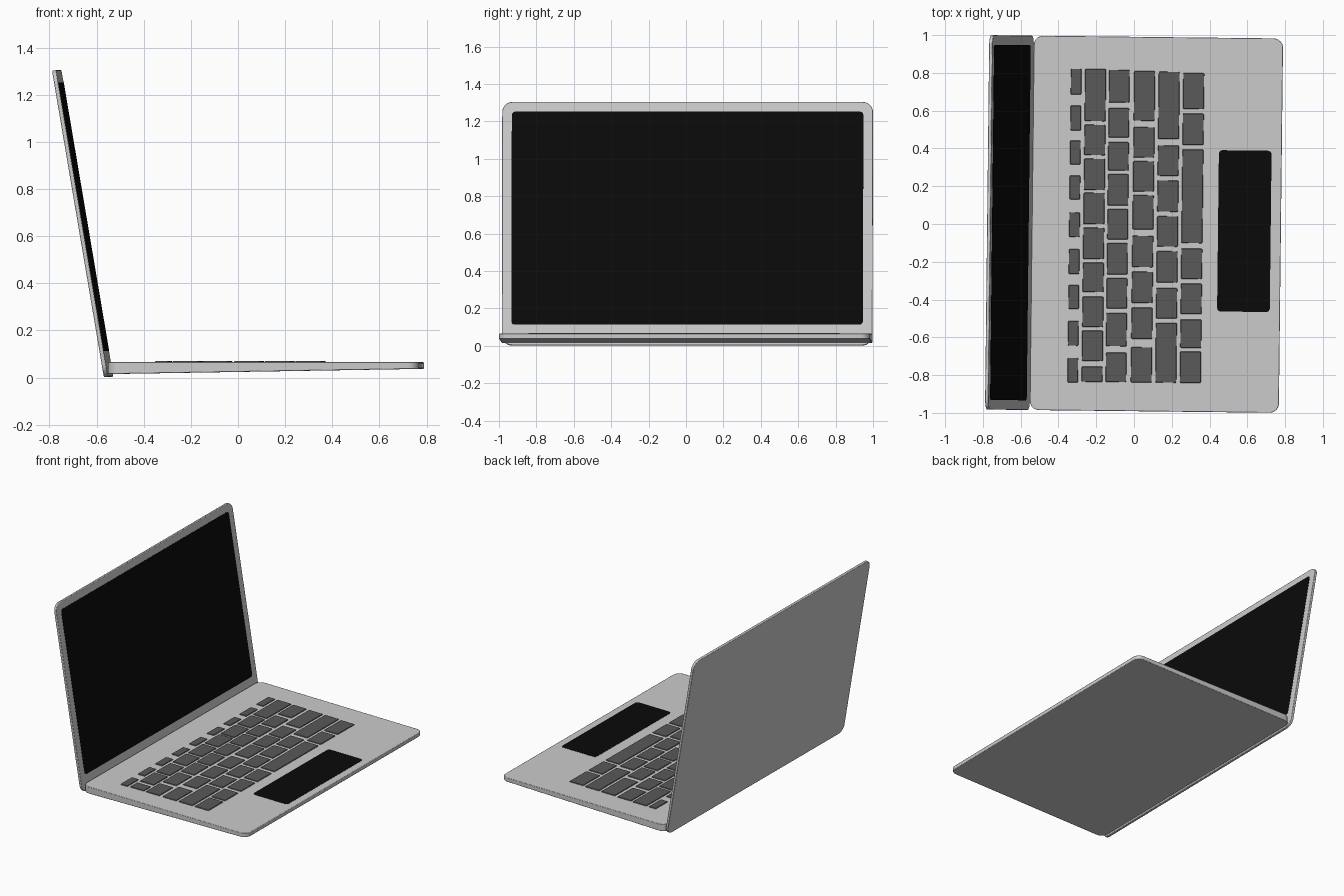
import bpy, bmesh, math
from mathutils import Matrix

if "Cube" in bpy.data.objects:
    bpy.data.objects.remove(bpy.data.objects["Cube"])

YAW = Matrix.Rotation(math.radians(-0.65), 4, 'Z')   # whole model sits slightly turned
TILT = math.radians(9.6)


def material(name, value):
    m = bpy.data.materials.new(name)
    m.diffuse_color = (value, value, value, 1)
    m.use_nodes = True
    m.node_tree.nodes["Principled BSDF"].inputs["Base Color"].default_value = m.diffuse_color
    return m


black = material("black_glass", 0.003)
dark = material("key_grey", 0.1)


def outline(x0, x1, y0, y1, r, seg):
    pts = []
    for i, (cx, cy) in enumerate(((x1 - r, y1 - r), (x0 + r, y1 - r), (x0 + r, y0 + r), (x1 - r, y0 + r))):
        for k in range(seg + 1):
            a = math.pi / 2 * (i + k / seg)
            pts.append((cx + r * math.cos(a), cy + r * math.sin(a)))
    return pts


def add_slab(bm, x, y, z, r, seg=8, inset=0.0):
    """Rounded rectangle prism; the top can be inset."""
    low = [bm.verts.new((*p, z[0])) for p in outline(*x, *y, r, seg)]
    top = outline(x[0] + inset, x[1] - inset, y[0] + inset, y[1] - inset, r, seg)
    high = [bm.verts.new((*p, z[1])) for p in top]
    bm.faces.new(low[::-1])
    bm.faces.new(high)
    n = len(low)
    for i in range(n):
        j = (i + 1) % n
        bm.faces.new((low[i], low[j], high[j], high[i]))
    return low


def finish(name, bm, matrix=Matrix(), mat=None, bevel=0.0):
    me = bpy.data.meshes.new(name)
    bm.to_mesh(me)
    bm.free()
    ob = bpy.data.objects.new(name, me)
    bpy.context.collection.objects.link(ob)
    ob.matrix_world = YAW @ matrix
    if mat:
        me.materials.append(mat)
    if bevel:
        b = ob.modifiers.new("soft_edge", 'BEVEL')
        b.width, b.segments, b.limit_method = bevel, 2, 'ANGLE'
    bpy.ops.object.select_all(action='DESELECT')
    ob.select_set(True)
    bpy.context.view_layer.objects.active = ob
    bpy.ops.object.shade_smooth_by_angle(angle=math.radians(30))


# base, with its underside rising toward the front edge
bm = bmesh.new()
for v in add_slab(bm, (-0.541, 0.778), (-0.991, 0.991), (0, 0.065), 0.05):
    v.co.z = 0.015 + (v.co.x + 0.541) / 1.319 * 0.022
finish("base", bm, bevel=0.003)

# trackpad
bm = bmesh.new()
add_slab(bm, (0.445, 0.724), (-0.458, 0.396), (0.06, 0.0665), 0.02)
finish("trackpad", bm, mat=black)

# keys: each row is its depth range, then the key spans across the width
rows = [
    ((-0.345, -0.285), [(.68, .82), (.49, .625), (.31, .44), (.125, .255), (-.075, .06),
                        (-.27, -.135), (-.455, -.325), (-.65, -.515), (-.845, -.71)]),
    ((-0.27, -0.155), [(.54, .82), (.36, .525), (.175, .345), (-.005, .165), (-.19, -.02),
                       (-.365, -.205), (-.55, -.385), (-.73, -.565), (-.84, -.755)]),
    ((-0.143, -0.03), [(.64, .817), (.455, .615), (.28, .435), (.095, .265), (-.085, .08),
                       (-.27, -.1), (-.45, -.285), (-.65, -.47), (-.84, -.68)]),
    ((-0.01, 0.105), [(.545, .812), (.35, .515), (.17, .335), (-.03, .155), (-.23, -.06),
                      (-.42, -.25), (-.61, -.44), (-.84, -.65)]),
    ((0.12, 0.235), [(.45, .81), (.255, .42), (.065, .235), (-.12, .045), (-.31, -.14),
                     (-.5, -.335), (-.84, -.52)]),
    ((0.25, 0.365), [(.61, .805), (.42, .59), (-.1, .4), (-.29, -.125), (-.475, -.31),
                     (-.655, -.5), (-.84, -.67)]),
]
bm = bmesh.new()
for x, spans in rows:
    for y in spans:
        add_slab(bm, x, y, (0.06, 0.07), 0.005, 2, 0.004)
finish("keys", bm, mat=dark)

# lid and screen: modelled flat, then stood up leaning back
s, c = math.sin(TILT), math.cos(TILT)
stand = Matrix(((-s, 0, c, -0.558), (0, -1, 0, 0), (c, 0, s, 0.001), (0, 0, 0, 1)))
bm = bmesh.new()
add_slab(bm, (0, 1.319), (-0.991, 0.991), (0, 0.018), 0.055)
finish("lid", bm, stand, bevel=0.003)

bm = bmesh.new()
add_slab(bm, (0.111, 1.266), (-0.94, 0.94), (0.012, 0.0195), 0.02)
finish("screen", bm, stand, black)
